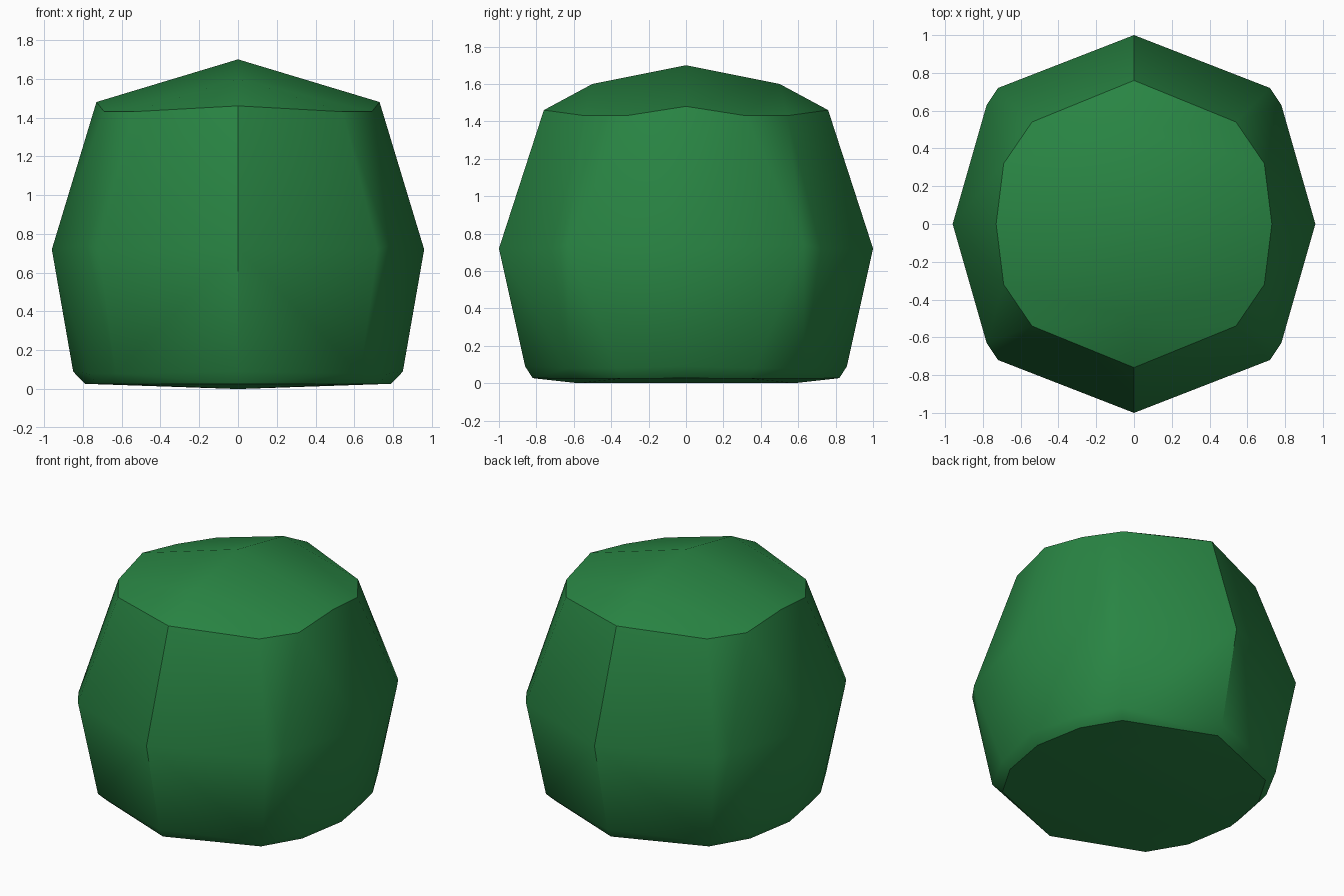
import bpy, bmesh, math

if "Cube" in bpy.data.objects:
    bpy.data.objects.remove(bpy.data.objects["Cube"])

green = bpy.data.materials.new("leaf green")
green.diffuse_color = (0.022, 0.235, 0.057, 1)
green.use_nodes = True
green.node_tree.nodes["Principled BSDF"].inputs["Base Color"].default_value = green.diffuse_color

# One quarter of each level; mirrored in x and y
quarter = [
    (0, 0, 1.70), (0, 0.50, 1.60),                                             # crown ridge
    (0, 0.76, 1.46), (0.54, 0.54, 1.43), (0.69, 0.32, 1.43), (0.73, 0, 1.48),  # top rim
    (0, 1.00, 0.72), (0.72, 0.72, 0.72), (0.78, 0.63, 0.74), (0.96, 0, 0.72),  # waist
    (0, 0.86, 0.09), (0.63, 0.63, 0.08), (0.77, 0.37, 0.08), (0.85, 0, 0.09),  # bevel
    (0, 0.82, 0.027), (0.585, 0.585, 0.025), (0.73, 0.34, 0.025), (0.79, 0, 0.027),
    (0, 0.58, 0),                                                              # underside ridge
]
points = {(x * sx, y * sy, z) for x, y, z in quarter for sx in (1, -1) for sy in (1, -1)}

# Faceted bush body: convex skin around the points
bm = bmesh.new()
for p in sorted(points):
    bm.verts.new(p)
hull = bmesh.ops.convex_hull(bm, input=bm.verts[:])
loose = [v for v in bm.verts if not v.link_faces]
if loose:
    bmesh.ops.delete(bm, geom=loose, context='VERTS')
bmesh.ops.recalc_face_normals(bm, faces=bm.faces[:])
for f in bm.faces:
    f.smooth = True

mesh = bpy.data.meshes.new("bush_body")
bm.to_mesh(mesh)
bm.free()
mesh.materials.append(green)
mesh.set_sharp_from_angle(angle=math.radians(35))
body = bpy.data.objects.new("bush_body", mesh)
bpy.context.collection.objects.link(body)
